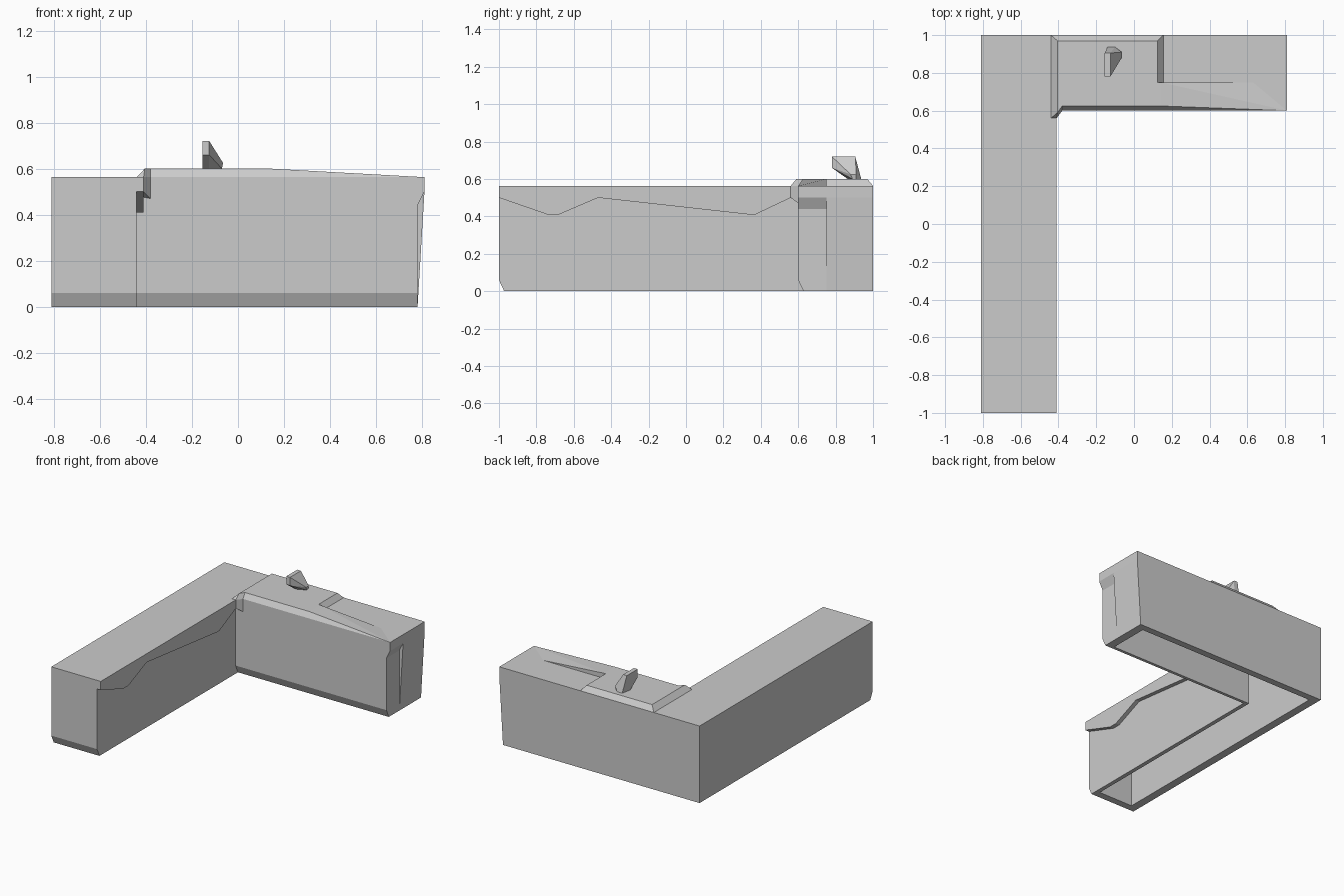
import bpy, bmesh
from mathutils import Vector

cube = bpy.data.objects.get("Cube")
if cube:
    bpy.data.objects.remove(cube, do_unlink=True)

grey = bpy.data.materials.new("plain_grey")
grey.use_nodes = True
grey.diffuse_color = (0.6, 0.6, 0.6, 1)
grey.node_tree.nodes["Principled BSDF"].inputs["Base Color"].default_value = (0.6, 0.6, 0.6, 1)

DECK = 0.563   # height of the flat top
RIDGE = 0.6    # height of the raised panel
KICK = 0.06    # height of the bottom bevel


def finish(name, bm):
    bmesh.ops.recalc_face_normals(bm, faces=bm.faces)
    mesh = bpy.data.meshes.new(name)
    bm.to_mesh(mesh)
    bm.free()
    mesh.materials.append(grey)
    obj = bpy.data.objects.new(name, mesh)
    bpy.context.collection.objects.link(obj)
    return obj


def hull(name, points):
    """Convex solid around a few corner points."""
    bm = bmesh.new()
    for p in points:
        bm.verts.new(p)
    bmesh.ops.convex_hull(bm, input=bm.verts)
    bmesh.ops.dissolve_limit(bm, angle_limit=0.01, verts=bm.verts, edges=bm.edges)
    return finish(name, bm)


def box(name, x, y, z):
    return hull(name, [(a, b, c) for a in x for b in y for c in z])


def prism(name, profile, axis, lo, hi, kick=None):
    """Extrude a profile along an axis; kick bevels the bottom front edge at that y."""
    def place(p, d):
        co = list(p)
        co.insert(axis, d)
        return co
    bm = bmesh.new()
    face = bm.faces.new([bm.verts.new(place(p, lo)) for p in profile])
    new = bmesh.ops.extrude_face_region(bm, geom=[face])["geom"]
    step = Vector(place((0, 0), hi - lo))
    bmesh.ops.translate(bm, vec=step, verts=[v for v in new if isinstance(v, bmesh.types.BMVert)])
    if kick is not None:
        cut = bmesh.ops.bisect_plane(
            bm, geom=bm.verts[:] + bm.edges[:] + bm.faces[:], dist=1e-5,
            plane_co=(0, kick, KICK), plane_no=(0, -KICK, -0.028), clear_outer=True)
        edges = [e for e in cut["geom_cut"] if isinstance(e, bmesh.types.BMEdge)]
        bmesh.ops.holes_fill(bm, edges=edges)
    return finish(name, bm)


# Main bodies of the two arms
long_arm = prism("long_arm", [(-0.81, 0), (-0.44, 0), (-0.44, DECK), (-0.81, DECK)],
                 1, -1, 1, kick=-1)
short_arm_front = prism("short_arm_front",
                        [(-0.44, 0), (0.78, 0), (0.78, 0.44), (0.81, 0.5), (0.81, DECK), (-0.44, DECK)],
                        1, 0.6, 0.75, kick=0.6)
short_arm_back = prism("short_arm_back",
                       [(-0.44, 0), (0.78, 0), (0.81, 0.5), (0.81, DECK), (-0.44, DECK)],
                       1, 0.75, 1)

# Hollow underside
cutters = [box("long_hollow", (-0.75, -0.47), (-0.92, 0.95), (-0.1, 0.5)),
           box("short_hollow", (-0.5, 0.72), (0.65, 0.95), (-0.1, 0.49))]
for cutter in cutters:
    cutter.hide_render = True
    cutter.hide_viewport = True
for arm in (long_arm, short_arm_front, short_arm_back):
    for cutter in cutters:
        mod = arm.modifiers.new("hollow", 'BOOLEAN')
        mod.operation = 'DIFFERENCE'
        mod.solver = 'EXACT'
        mod.object = cutter

# Wavy lip along the inner side of the long arm
prism("wavy_lip", [(-1, DECK), (-1, 0.5), (-0.74, 0.41), (-0.68, 0.41), (-0.47, 0.5),
                   (0.34, 0.41), (0.37, 0.41), (0.56, 0.5), (0.6, 0.5), (0.6, DECK)],
      0, -0.44, -0.41)

# Raised panel on the short arm, with sloped borders
hull("raised_panel",
     [(x, y, DECK) for x in (-0.44, 0.155) for y in (0.6, 1)]
     + [(x, y, RIDGE) for x in (-0.405, 0.125) for y in (0.625, 0.97)])

# Tapering strip running to the end of the short arm
hull("tapered_strip",
     [(0.1, 0.6, DECK), (0.81, 0.6, DECK), (0.63, 0.75, DECK), (0.1, 0.75, DECK)]
     + [(x, y, RIDGE) for x in (0.1, 0.14) for y in (0.625, 0.75)])

# Small wedge in the inner corner
hull("corner_wedge",
     [(-0.44, 0.56, DECK), (-0.41, 0.56, DECK), (-0.41, 0.56, 0.5), (-0.38, 0.6, 0.47),
      (-0.38, 0.6, DECK), (-0.38, 0.625, RIDGE), (-0.405, 0.59, RIDGE), (-0.405, 0.64, RIDGE),
      (-0.44, 0.64, DECK), (-0.43, 0.6, 0.48)])

# Angular fin on top
hull("top_fin",
     [(x, y, z) for x in (-0.155, -0.125) for y, z in ((0.78, 0.72), (0.905, 0.72), (0.78, 0.66), (0.865, RIDGE))]
     + [(-0.065, 0.88, 0.625), (-0.065, 0.91, 0.625), (-0.07, 0.89, RIDGE),
        (-0.07, 0.91, RIDGE), (-0.14, 0.937, RIDGE), (-0.1, 0.937, RIDGE)])
